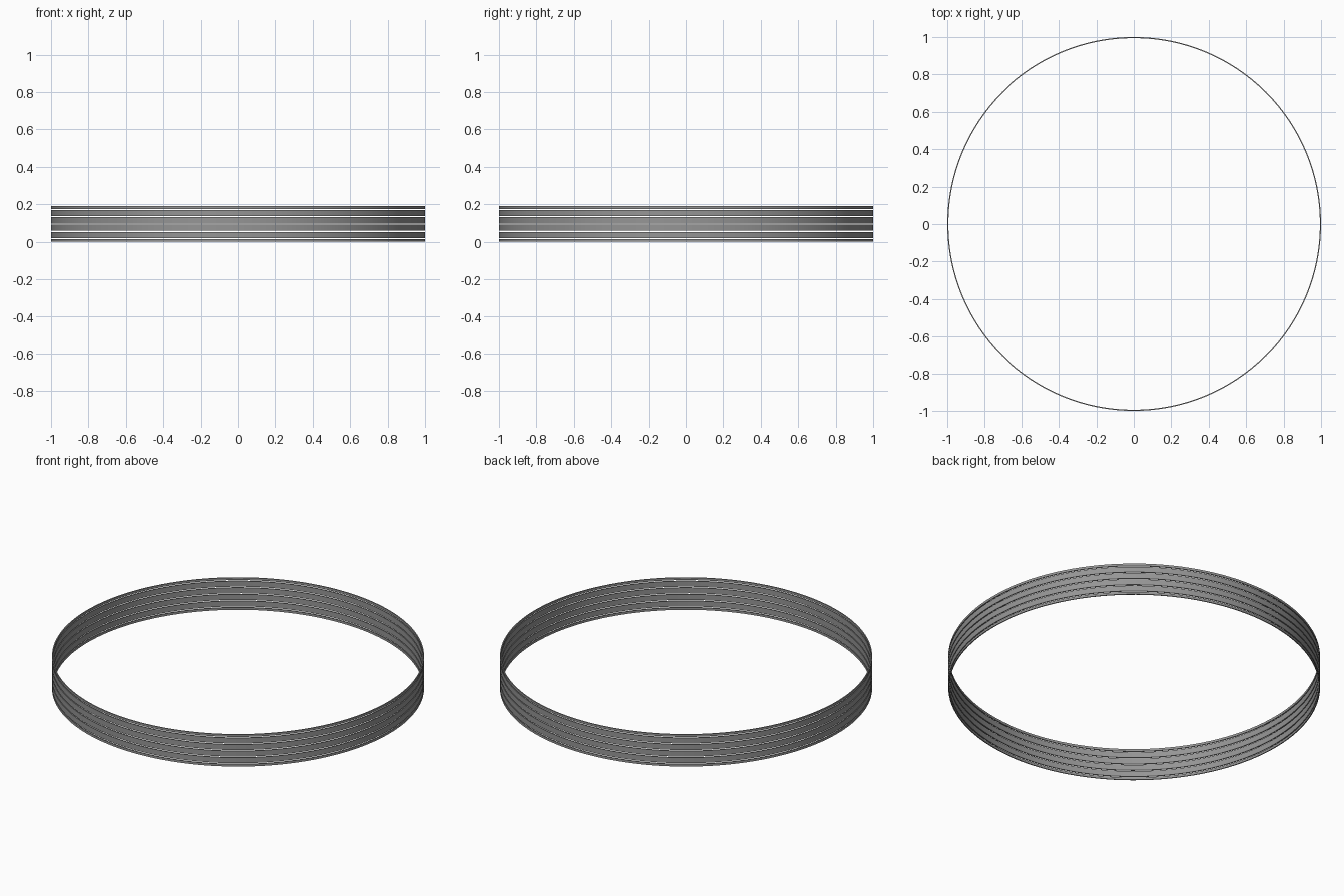
import bpy, bmesh, math

if "Cube" in bpy.data.objects:
    bpy.data.objects.remove(bpy.data.objects["Cube"])

SEGMENTS = 128
OUTER, INNER = 1.0, 0.994
HEIGHT, GAP = 0.19, 0.006
PITCH = 0.039

# Dark grey finish
dark_grey = bpy.data.materials.new("dark_grey")
dark_grey.diffuse_color = (0.3, 0.3, 0.3, 1.0)
dark_grey.use_nodes = True
dark_grey.node_tree.nodes["Principled BSDF"].inputs["Base Color"].default_value = dark_grey.diffuse_color


def band(name, z0, z1):
    """Thin closed hoop with a rectangular cross-section."""
    bm = bmesh.new()
    profile = [(INNER, z0), (OUTER, z0), (OUTER, z1), (INNER, z1)]
    rings = []
    for i in range(SEGMENTS):
        a = 2 * math.pi * i / SEGMENTS
        rings.append([bm.verts.new((r * math.cos(a), r * math.sin(a), z))
                      for r, z in profile])
    for i in range(SEGMENTS):
        p, q = rings[i], rings[(i + 1) % SEGMENTS]
        for k in range(4):
            n = (k + 1) % 4
            bm.faces.new((p[k], q[k], q[n], p[n]))
    bmesh.ops.recalc_face_normals(bm, faces=bm.faces)
    mesh = bpy.data.meshes.new(name)
    bm.to_mesh(mesh)
    bm.free()
    mesh.materials.append(dark_grey)
    obj = bpy.data.objects.new(name, mesh)
    bpy.context.collection.objects.link(obj)
    bpy.ops.object.select_all(action='DESELECT')
    obj.select_set(True)
    bpy.context.view_layer.objects.active = obj
    bpy.ops.object.shade_smooth_by_angle(angle=math.radians(30))


# Five narrow slots split the hoop into four wide bands and two thin rims
slots = [HEIGHT / 2 + PITCH * k for k in range(-2, 3)]
bottoms = [0.0] + [s + GAP / 2 for s in slots]
tops = [s - GAP / 2 for s in slots] + [HEIGHT]
names = ["bottom_rim", "band_1", "band_2", "band_3", "band_4", "top_rim"]
for name, z0, z1 in zip(names, bottoms, tops):
    band(name, z0, z1)
